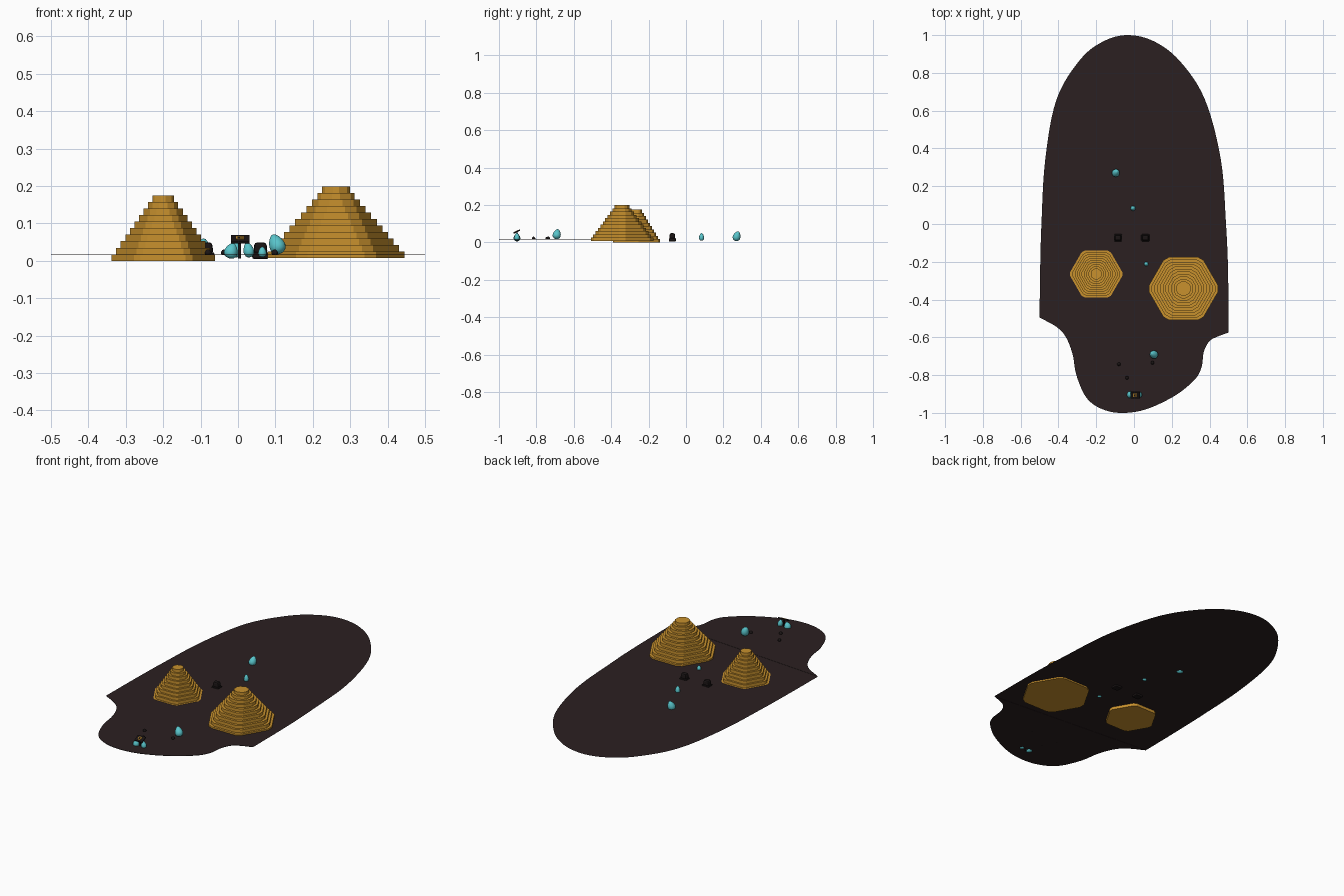
import bpy, bmesh, math
from mathutils import Vector, Matrix

if "Cube" in bpy.data.objects:
    bpy.data.objects.remove(bpy.data.objects["Cube"])


def material(name, rgb):
    m = bpy.data.materials.new(name)
    m.diffuse_color = (*rgb, 1)
    m.use_nodes = True
    m.node_tree.nodes["Principled BSDF"].inputs["Base Color"].default_value = m.diffuse_color
    return m


GOLD = material("gold", (0.58, 0.285, 0.027))
EARTH = material("dark earth", (0.024, 0.0145, 0.0152))
TEAL = material("teal crystal", (0.10, 0.56, 0.60))
BLACK = material("black stone", (0.010, 0.007, 0.007))


def finish(name, bm, mat, smooth=False):
    bmesh.ops.recalc_face_normals(bm, faces=bm.faces)
    me = bpy.data.meshes.new(name)
    bm.to_mesh(me)
    bm.free()
    me.materials.append(mat)
    for p in me.polygons:
        p.use_smooth = smooth
    ob = bpy.data.objects.new(name, me)
    bpy.context.collection.objects.link(ob)
    return ob


def smooth_path(pts, n=6):
    """Rounded path through the points, keeping the ends."""
    p = [Vector(q) for q in pts]
    p = [2 * p[0] - p[1]] + p + [2 * p[-1] - p[-2]]
    out = []
    for a, b, c, d in zip(p, p[1:], p[2:], p[3:]):
        for i in range(n):
            t = i / n
            out.append(0.5 * (2 * b + (c - a) * t + (2 * a - 5 * b + 4 * c - d) * t * t
                              + (3 * b - a - 3 * c + d) * t ** 3))
    return out + [p[-2]]


def sheet(name, pts, z, thick=0):
    bm = bmesh.new()
    f = bm.faces.new([bm.verts.new((q.x, q.y, z)) for q in pts])
    if f.normal.z < 0:
        f.normal_flip()
    f.normal_update()
    if f.normal.z < 0:
        f.normal_flip()
    if thick:
        r = bmesh.ops.extrude_face_region(bm, geom=[f])
        vs = [v for v in r["geom"] if isinstance(v, bmesh.types.BMVert)]
        bmesh.ops.translate(bm, verts=vs, vec=(0, 0, thick))
    return finish(name, bm, EARTH)


# Ground: long rounded main sheet and the wavy front lobe
sheet("main_ground", smooth_path([
    (0.5, -0.575), (0.498, -0.25), (0.487, 0), (0.46, 0.34), (0.375, 0.66), (0.245, 0.86),
    (0.11, 0.965), (-0.03, 1.0), (-0.16, 0.968), (-0.285, 0.87), (-0.41, 0.66),
    (-0.47, 0.34), (-0.49, 0), (-0.497, -0.25), (-0.5, -0.495)]), 0.0165)
sheet("front_ground", smooth_path([
    (-0.5, -0.495), (-0.41, -0.545), (-0.36, -0.6), (-0.325, -0.69), (-0.305, -0.80),
    (-0.255, -0.915), (-0.18, -0.975), (-0.075, -1.0), (0.06, -0.982), (0.215, -0.91),
    (0.32, -0.825), (0.357, -0.76), (0.37, -0.675), (0.4, -0.62), (0.445, -0.595),
    (0.5, -0.575)]), 0.0155, 0.002)


def pyramid(name, x, y, z0, z1, r0, r1, tiers, cut):
    """Stepped six-sided pyramid with clipped corners, one stepped skin."""
    bm = bmesh.new()

    def ring(r, z):
        c = min(cut, 0.33 * r)
        corners = [Vector((math.cos(k * math.pi / 3), math.sin(k * math.pi / 3), 0)) * r
                   for k in range(6)]
        vs = []
        for k, p in enumerate(corners):
            for q in (corners[k - 1], corners[(k + 1) % 6]):
                w = p + (q - p).normalized() * c
                vs.append(bm.verts.new((x + w.x, y + w.y, z)))
        return vs

    rings = []
    h = (z1 - z0) / tiers
    for i in range(tiers):
        r = r0 + (r1 - r0) * i / (tiers - 1)
        rings += [ring(r, z0 + i * h), ring(r, z0 + (i + 1) * h)]
    for a, b in zip(rings, rings[1:]):
        for k in range(12):
            j = (k + 1) % 12
            bm.faces.new((a[k], a[j], b[j], b[k]))
    bm.faces.new(rings[0])
    bm.faces.new(rings[-1])
    return finish(name, bm, GOLD)


pyramid("left_pyramid", -0.2, -0.265, 0.0, 0.175, 0.144, 0.034, 10, 0.012)
pyramid("right_pyramid", 0.262, -0.342, 0.008, 0.199, 0.193, 0.045, 11, 0.02)


def egg(name, loc, rx, rz, lean_x=0, lean_y=0, mat=TEAL):
    """Rounded stone that narrows to the top."""
    bm = bmesh.new()
    bmesh.ops.create_uvsphere(bm, u_segments=14, v_segments=10, radius=1)
    for v in bm.verts:
        k = 1 - 0.3 * v.co.z
        v.co = Vector((v.co.x * k * rx, v.co.y * k * rx, v.co.z * rz))
    bm.transform(Matrix.Translation(loc) @ Matrix.Rotation(lean_y, 4, 'Y')
                 @ Matrix.Rotation(lean_x, 4, 'X'))
    return finish(name, bm, mat, True)


# Teal stones
egg("back_stone", (-0.095, 0.272, 0.034), 0.020, 0.027, -0.3, 0.2)
egg("middle_stone", (-0.005, 0.083, 0.030), 0.013, 0.021)
egg("small_stone", (0.065, -0.212, 0.024), 0.011, 0.014)
egg("front_stone", (0.103, -0.69, 0.045), 0.021, 0.028, -0.2, -0.4)
egg("sign_stone_left", (-0.018, -0.904, 0.027), 0.018, 0.021, 0, 0.3)
egg("sign_stone_right", (0.028, -0.904, 0.030), 0.014, 0.021, 0, -0.2)

# Pebbles on the front lobe
for i, (px, py) in enumerate([(-0.08, -0.742), (0.098, -0.735), (-0.037, -0.815)]):
    egg(f"pebble_{i + 1}", (px, py, 0.023), 0.009, 0.008, mat=BLACK)


def box(name, loc, size, mat, tilt=0, bevel=0, taper=1):
    bm = bmesh.new()
    bmesh.ops.create_cube(bm, size=1)
    for v in bm.verts:
        k = taper if v.co.z > 0 else 1
        v.co = Vector((v.co.x * size[0] * k, v.co.y * size[1] * k, v.co.z * size[2]))
    if bevel:
        bmesh.ops.bevel(bm, geom=bm.edges[:], offset=bevel, segments=2, profile=0.5,
                        affect='EDGES')
    bm.transform(Matrix.Translation(loc) @ Matrix.Rotation(tilt, 4, 'X'))
    return finish(name, bm, mat)


# Two dark guardian blocks behind the pyramids
for side, px in (("left", -0.085), ("right", 0.06)):
    box(f"{side}_block_base", (px, -0.073, 0.014), (0.044, 0.038, 0.018), BLACK, 0, 0.005)
    box(f"{side}_block_body", (px, -0.073, 0.034), (0.038, 0.032, 0.031), BLACK, 0, 0.008, 0.85)

# Tilted sign on a post, with a gold mark on the face
TILT = math.radians(26)
C = Vector((0.006, -0.905, 0.058))
ROT = Matrix.Rotation(TILT, 3, 'X')
box("sign_post", (0.004, -0.903, 0.030), (0.007, 0.007, 0.048), BLACK)
box("sign_panel", C, (0.050, 0.040, 0.007), BLACK, TILT, 0.0015)
for i, (dx, dy, sx, sy) in enumerate([(0, 0.008, 0.020, 0.004), (0, -0.008, 0.020, 0.004),
                                      (-0.009, 0, 0.004, 0.012), (0.005, 0, 0.010, 0.004)]):
    box(f"sign_mark_{i + 1}", C + ROT @ Vector((dx, dy, 0.004)), (sx, sy, 0.002), GOLD, TILT)
